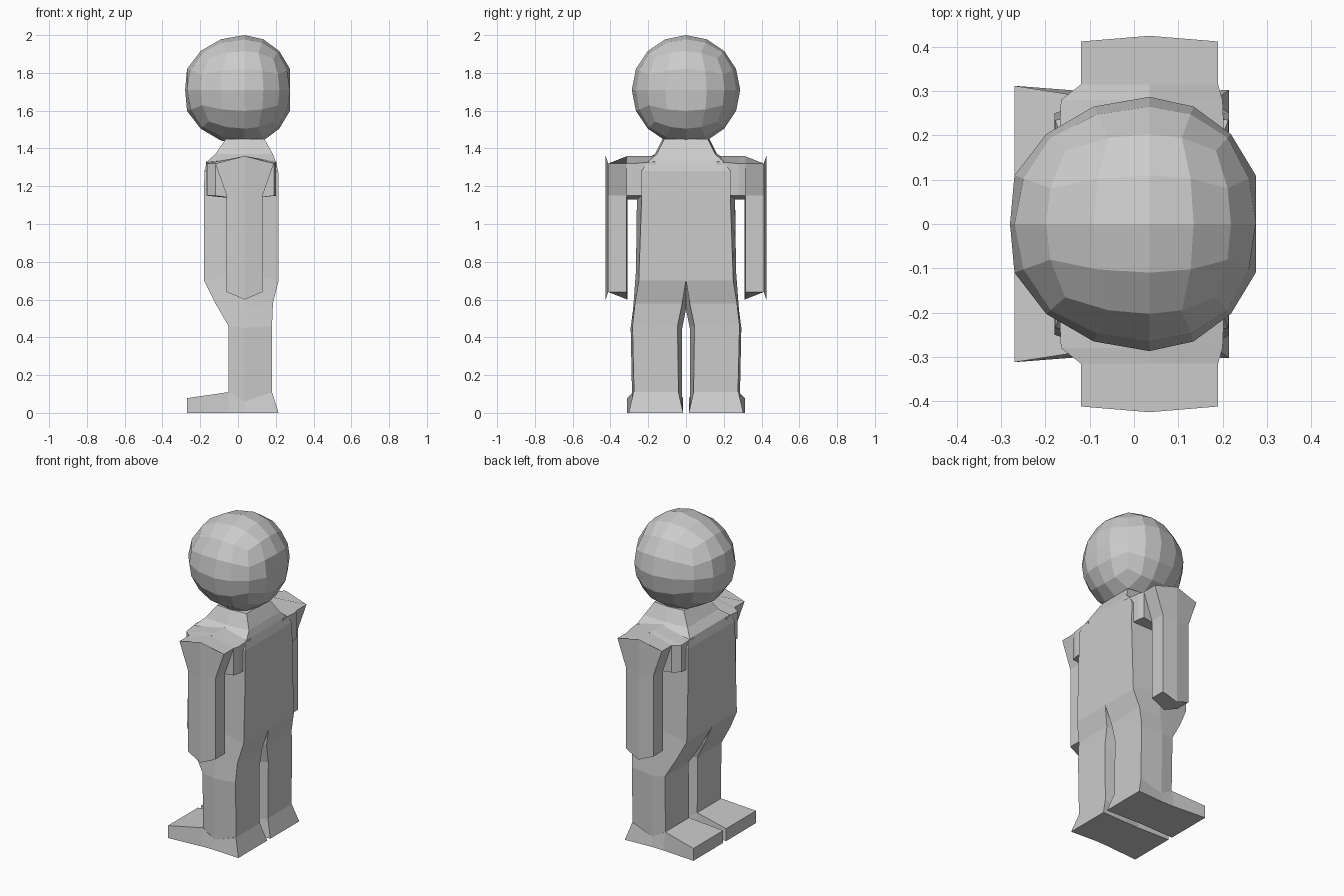
import bpy, bmesh, math
from mathutils import Vector

if "Cube" in bpy.data.objects:
    bpy.data.objects.remove(bpy.data.objects["Cube"])

XM = 0.035  # body mid-line in x


def finish(bm, name):
    bmesh.ops.recalc_face_normals(bm, faces=bm.faces)
    me = bpy.data.meshes.new(name)
    bm.to_mesh(me)
    bm.free()
    ob = bpy.data.objects.new(name, me)
    bpy.context.collection.objects.link(ob)
    return ob


def loft(name, rings):
    """Skin a list of equal-length closed point rings and cap both ends."""
    bm = bmesh.new()
    vs = [[bm.verts.new(p) for p in r] for r in rings]
    n = len(rings[0])
    for a, b in zip(vs, vs[1:]):
        for i in range(n):
            j = (i + 1) % n
            bm.faces.new((a[i], a[j], b[j], b[i]))
    bm.faces.new(vs[0])
    bm.faces.new(vs[-1])
    return finish(bm, name)


def hexring(z, zm, x0, x1, ya, yam, yb, ybm):
    """Six-sided section: flat in front and back, a ridge in the middle of each side."""
    return [(x0, ya, z), (XM, yam, zm), (x1, ya, z),
            (x1, yb, z), (XM, ybm, zm), (x0, yb, z)]


# head: rounded cube, flattened at the face and the back
bm = bmesh.new()
bmesh.ops.create_cube(bm, size=2)
bmesh.ops.subdivide_edges(bm, edges=bm.edges[:], cuts=3, use_grid_fill=True)
for v in bm.verts:
    d = Vector([math.tan(c * math.pi / 4) for c in v.co]).normalized()
    x = XM + d.x * (0.33 if d.x < 0 else 0.26)
    v.co = (max(-0.28, min(0.275, x)), d.y * 0.287, 1.71 + d.z * 0.29)
finish(bm, "head")

# torso with sloping neck; (z, z at sides, x front, x back, half width, half width at ridge)
torso = [(0.70, 0.75, -0.18, 0.215, 0.25, 0.265),
         (1.13, 1.13, -0.18, 0.215, 0.235, 0.26),
         (1.28, 1.30, -0.178, 0.213, 0.235, 0.25),
         (1.33, 1.35, -0.165, 0.20, 0.20, 0.20),
         (1.37, 1.37, -0.12, 0.185, 0.155, 0.165),
         (1.45, 1.45, -0.065, 0.14, 0.115, 0.125)]
loft("torso", [hexring(z, zm, a, b, -w, -m, w, m) for z, zm, a, b, w, m in torso])

for s, side in ((1, "left"), (-1, "right")):
    # shoulder
    def sh(y, x0, x1, z0, z1, zp):
        return [(x0, s * y, z0), (XM, s * y, z0 - 0.02), (x1, s * y, z0),
                (x1, s * y, z1), (XM, s * y, zp), (x0, s * y, z1)]
    loft(side + "_shoulder", [sh(0.16, -0.17, 0.205, 1.15, 1.33, 1.36),
                              sh(0.28, -0.165, 0.20, 1.15, 1.32, 1.36),
                              sh(0.315, -0.12, 0.19, 1.15, 1.32, 1.36)])

    # arm, flared towards the top
    arm = [(0.64, 0.60, -0.06, 0.13), (1.15, 1.13, -0.06, 0.13), (1.32, 1.36, -0.12, 0.19)]
    loft(side + "_arm", [hexring(z, zm, a, b, s * 0.315, s * 0.31, s * 0.412, s * 0.425)
                         for z, zm, a, b in arm])

    # leg; (z, z at sides, x front, x back, inner, inner ridge, outer, outer ridge)
    leg = [(0.70, 0.75, -0.18, 0.215, 0.0, 0.0, 0.25, 0.265),
           (0.58, 0.55, -0.12, 0.185, 0.02, 0.0, 0.27, 0.28),
           (0.46, 0.45, -0.05, 0.18, 0.045, 0.02, 0.283, 0.293),
           (0.11, 0.06, -0.05, 0.18, 0.04, 0.022, 0.275, 0.285)]
    loft(side + "_leg", [hexring(z, zm, a, b, s * i, s * im, s * o, s * om)
                         for z, zm, a, b, i, im, o, om in leg])

    # foot, lofted from toe to heel; (x low, x top, top height, inner, outer, inner top, outer top)
    foot = [(-0.27, -0.27, 0.078, 0.015, 0.312, 0.015, 0.312),
            (-0.05, -0.05, 0.11, 0.022, 0.295, 0.04, 0.278),
            (XM, XM, 0.06, 0.02, 0.293, 0.022, 0.285),
            (0.215, 0.18, 0.11, 0.015, 0.303, 0.04, 0.278)]
    loft(side + "_foot", [[(x, s * i, 0), (x, s * o, 0), (xt, s * ot, h), (xt, s * it, h)]
                          for x, xt, h, i, o, it, ot in foot])
